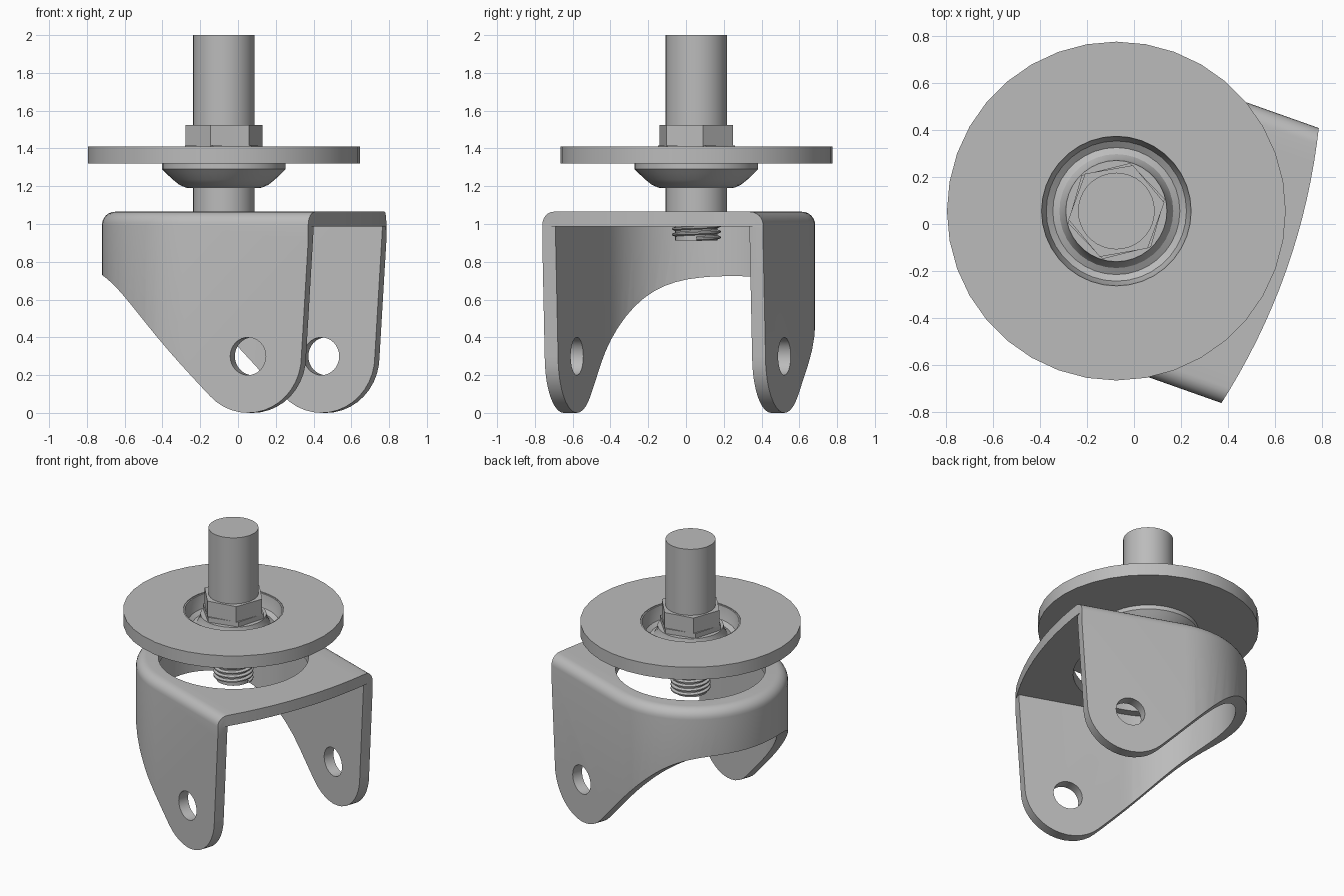
import bpy
from math import cos, sin, pi, radians
from mathutils import Vector
from mathutils.geometry import interpolate_bezier

cube = bpy.data.objects.get("Cube")
if cube:
    bpy.data.objects.remove(cube, do_unlink=True)

CX, CY = -0.075, 0.055      # swivel axis
FORK_TURN = radians(-19.5)
SIDE, WALL = 0.62, 0.075    # fork half width and sheet thickness
BACK = -0.027               # centre of the rounded back

steel = bpy.data.materials.new("grey_steel")
steel.use_nodes = True
GREY = (0.5, 0.5, 0.5, 1)
steel.diffuse_color = GREY
steel.node_tree.nodes["Principled BSDF"].inputs["Base Color"].default_value = GREY


def make(name, verts, faces):
    mesh = bpy.data.meshes.new(name)
    mesh.from_pydata(verts, [], faces)
    import bmesh
    bm = bmesh.new()
    bm.from_mesh(mesh)
    bmesh.ops.recalc_face_normals(bm, faces=bm.faces)
    bm.to_mesh(mesh)
    bm.free()
    mesh.materials.append(steel)
    obj = bpy.data.objects.new(name, mesh)
    bpy.context.collection.objects.link(obj)
    return obj


def loft(name, rings, closed=False):
    """Skin equal rings; cap the ends, or join last to first."""
    n, m = len(rings[0]), len(rings)
    verts = [v for ring in rings for v in ring]
    faces = []
    for i in range(m if closed else m - 1):
        a, b = i * n, (i + 1) % m * n
        faces += [(a + j, a + (j + 1) % n, b + (j + 1) % n, b + j) for j in range(n)]
    if not closed:
        faces += [tuple(range(n)), tuple(range((m - 1) * n, m * n))]
    return make(name, verts, faces)


def circle(r, z, n=36, turn=0.0):
    return [(r * cos(2 * pi * i / n + turn), r * sin(2 * pi * i / n + turn), z)
            for i in range(n)]


def lathe(name, profile, n=36, turn=0.0, closed=False):
    return loft(name, [circle(r, z, n, turn) for r, z in profile], closed)


def activate(obj):
    bpy.ops.object.select_all(action='DESELECT')
    obj.select_set(True)
    bpy.context.view_layer.objects.active = obj


def cut(obj, cutter, operation):
    cutter.hide_render = True
    mod = obj.modifiers.new("cut", 'BOOLEAN')
    mod.operation, mod.object, mod.solver = operation, cutter, 'EXACT'
    activate(obj)
    bpy.ops.object.modifier_apply(modifier=mod.name)
    bpy.data.objects.remove(cutter, do_unlink=True)


def finish(obj, turn=0.0):
    obj.location = (CX, CY, 0)
    obj.rotation_euler.z = turn
    activate(obj)
    bpy.ops.object.shade_smooth_by_angle(angle=radians(32))


def u_outline(inset, z, front):
    """Plan of the fork: straight sides and a half-round back."""
    r = SIDE - inset
    arc = [(BACK + r * cos(pi / 2 + pi * i / 28), r * sin(pi / 2 + pi * i / 28), z)
           for i in range(29)]
    return [(front, r, z)] + arc + [(front, -r, z)]


# Fork: rounded block, hollowed into a bent sheet
ROUND, TOP = 0.07, 1.065
rings = [u_outline(0, -0.1, 1.0)]
for i in range(7):
    a = pi / 2 * i / 6
    rings.append(u_outline(ROUND * (1 - cos(a)), TOP - ROUND * (1 - sin(a)), 1.0))
fork = loft("fork", rings)
cut(fork, loft("cavity", [u_outline(WALL, z, 1.2) for z in (-0.3, 0.987)]), 'DIFFERENCE')
cut(fork, lathe("top_opening", [(0.49, 0.8), (0.49, 1.3)], 48), 'DIFFERENCE')

# Side outline: round leg ends, sweeping up to the back
AX, AZ, END = 0.355, 0.3, 0.3
side = [(AX + END * cos(radians(-a)), AZ + END * sin(radians(-a)))
        for a in range(0, 135, 9)]
sweep = interpolate_bezier(Vector((0.143, 0.088)), Vector((-0.3, 0.53)),
                           Vector((-0.42, 0.735)), Vector((-0.66, 0.735)), 20)
side += [(p.x, p.y) for p in sweep]
side += [(-0.9, 0.735), (-0.9, 1.3), (0.9, 1.3), (0.9, 0.986), (0.698, 0.986)]
cut(fork, loft("side_shape", [[(u, v, z) for u, z in side] for v in (-1, 1)]), 'INTERSECT')

# Bowed front edge of the top plate
bow = [(0.698 + 0.067 * (1 - (v / 0.6) ** 2), v) for v in
       [0.64 * (i / 8 - 1) for i in range(17)]]
bow += [(-1, 0.64), (-1, -0.64)]
cut(fork, loft("front_shape", [[(u, v, z) for u, v in bow] for z in (-0.5, 1.5)]), 'INTERSECT')

# Axle holes
axle = [[(AX + x, v, AZ + y) for x, y, _ in circle(0.1, 0, 32)] for v in (-1, 1)]
cut(fork, loft("axle_hole", axle), 'DIFFERENCE')
finish(fork, FORK_TURN)

# Mounting disc and the pressed dish in its middle
finish(lathe("mounting_disc", [(0.327, 1.32), (0.72, 1.32), (0.72, 1.41), (0.327, 1.41)],
             closed=True))
dish = [(0.15, 1.19), (0.2, 1.192), (0.235, 1.207), (0.27, 1.235), (0.305, 1.268),
        (0.327, 1.29), (0.327, 1.405), (0.318, 1.405), (0.312, 1.36), (0.298, 1.315),
        (0.27, 1.295), (0.242, 1.31), (0.222, 1.345), (0.215, 1.38), (0.15, 1.38)]
finish(lathe("dish", dish, closed=True))

# Stem, collar and nuts
finish(lathe("stem", [(0.163, 1.3), (0.163, 2.0)]))
finish(lathe("lower_collar", [(0.163, 1.065), (0.163, 1.25)]))
finish(lathe("upper_nut", [(0.207, 1.41), (0.207, 1.525)], 6, radians(10)))
finish(lathe("lower_nut", [(0.212, 1.25), (0.212, 1.415)], 6, radians(14)))

# Threaded end of the bolt
finish(lathe("bolt_core", [(0.112, 0.912), (0.112, 1.1)], 32))
STEPS, TURNS, PITCH = 32, 5, 0.03
verts, faces = [], []
for k in range(STEPS * TURNS + 1):
    a, z = 2 * pi * k / STEPS, 0.91 + PITCH * k / STEPS
    for r, dz in ((0.11, 0), (0.13, 0.008), (0.13, 0.016), (0.11, 0.024)):
        verts.append((r * cos(a), r * sin(a), z + dz))
for k in range(STEPS * TURNS):
    b = 4 * k
    faces += [(b + j, b + (j + 1) % 4, b + 4 + (j + 1) % 4, b + 4 + j) for j in range(4)]
last = 4 * STEPS * TURNS
faces += [(0, 1, 2, 3), (last, last + 1, last + 2, last + 3)]
finish(make("bolt_thread", verts, faces))
